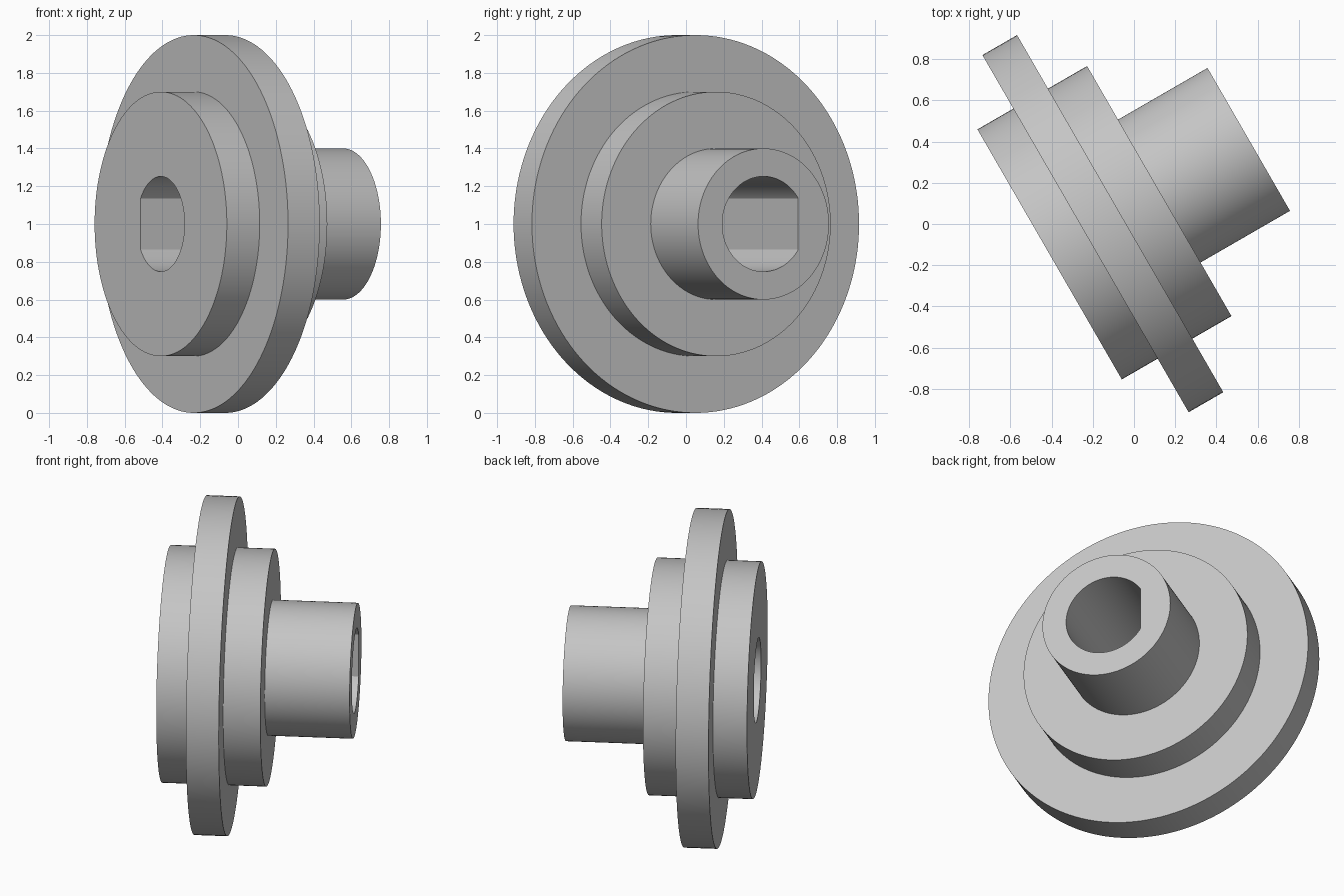
import bpy, bmesh, math

default = bpy.data.objects.get("Cube")
if default:
    bpy.data.objects.remove(default, do_unlink=True)

SEGMENTS = 144
STEP = 2 * math.pi / SEGMENTS

# Main dimensions
FLANGE, SHOULDER, HUB, BORE = 1.0, 0.7, 0.4, 0.252
FLAT = BORE * math.cos(13 * STEP)        # distance of the bore's flat from the axis

# Positions along the axis
front, flange_front, flange_back, step, back = -0.428, -0.227, -0.033, 0.186, 0.687

# Closed turning profile: position along axis, radius
profile = [
    (front, BORE), (front, SHOULDER),
    (flange_front, SHOULDER), (flange_front, FLANGE),
    (flange_back, FLANGE), (flange_back, SHOULDER),
    (step, SHOULDER), (step, HUB),
    (back, HUB), (back, BORE),
]


def ring(bm, x, radius):
    """Ring of vertices around the x axis; the bore ring is D-shaped."""
    verts = []
    for i in range(SEGMENTS):
        angle = i * STEP
        r = radius
        if radius == BORE and math.cos(angle) * r > FLAT:
            r = FLAT / math.cos(angle)
        verts.append(bm.verts.new((x, r * math.cos(angle), r * math.sin(angle))))
    return verts


# Stepped flange turned in one solid, with the bore running through it
bm = bmesh.new()
rings = [ring(bm, x, r) for x, r in profile]
for a, b in zip(rings, rings[1:] + rings[:1]):
    for i in range(SEGMENTS):
        j = (i + 1) % SEGMENTS
        bm.faces.new((a[i], a[j], b[j], b[i]))
bmesh.ops.recalc_face_normals(bm, faces=bm.faces)

mesh = bpy.data.meshes.new("stepped_flange_hub")
bm.to_mesh(mesh)
bm.free()
hub = bpy.data.objects.new("stepped_flange_hub", mesh)
bpy.context.collection.objects.link(hub)
hub.rotation_euler.z = math.radians(30)
hub.location = (-0.0385, 0.0667, 1)

# Plain grey metal
grey = bpy.data.materials.new("light grey")
grey.use_nodes = True
colour = (0.56, 0.56, 0.56, 1)
grey.diffuse_color = colour
grey.node_tree.nodes["Principled BSDF"].inputs["Base Color"].default_value = colour
mesh.materials.append(grey)

bpy.ops.object.select_all(action='DESELECT')
hub.select_set(True)
bpy.context.view_layer.objects.active = hub
bpy.ops.object.shade_smooth_by_angle(angle=math.radians(25))
